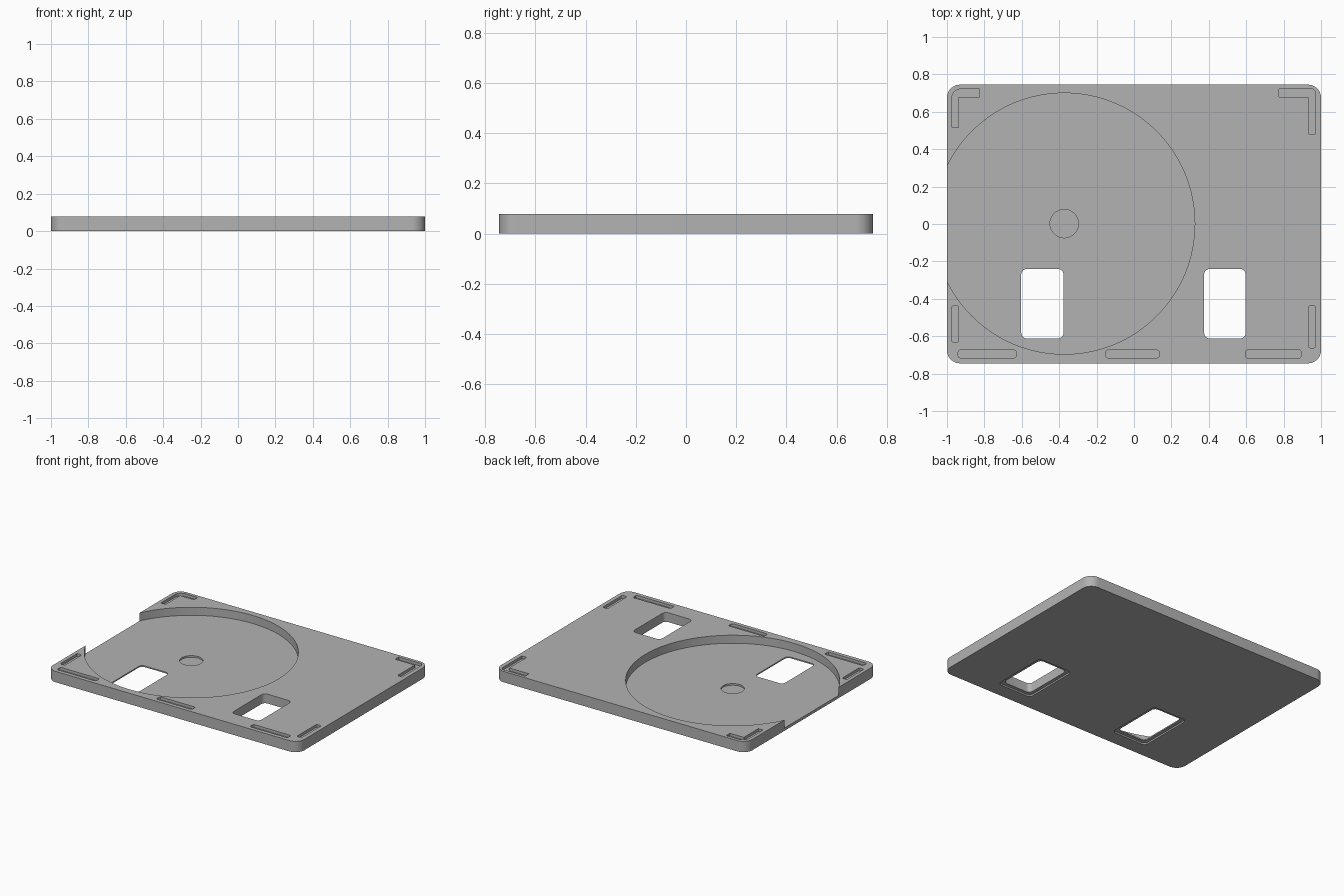
import bpy, bmesh, math

default = bpy.data.objects.get("Cube")
if default:
    bpy.data.objects.remove(default)

TOP = 0.078        # plate thickness
FLOOR = 0.02       # floor of the round recess
GROOVE = 0.058     # floor of the foot grooves

grey = bpy.data.materials.new("plain_grey")
grey.use_nodes = True
colour = (0.45, 0.45, 0.45, 1)
grey.diffuse_color = colour
grey.node_tree.nodes["Principled BSDF"].inputs["Base Color"].default_value = colour


def prism(name, outline, z0, z1):
    """Extrude a flat outline between two heights."""
    bm = bmesh.new()
    face = bm.faces.new([bm.verts.new((x, y, z0)) for x, y in outline])
    up = bmesh.ops.extrude_face_region(bm, geom=[face])["geom"]
    for v in up:
        if isinstance(v, bmesh.types.BMVert):
            v.co.z = z1
    bmesh.ops.recalc_face_normals(bm, faces=bm.faces)
    mesh = bpy.data.meshes.new(name)
    bm.to_mesh(mesh)
    bm.free()
    mesh.materials.append(grey)
    obj = bpy.data.objects.new(name, mesh)
    bpy.context.collection.objects.link(obj)
    return obj


def rounded(x0, x1, y0, y1, r, steps=6):
    """Rectangle outline with rounded corners."""
    centres = [(x1 - r, y1 - r), (x0 + r, y1 - r), (x0 + r, y0 + r), (x1 - r, y0 + r)]
    return [(cx + r * math.cos(a), cy + r * math.sin(a))
            for i, (cx, cy) in enumerate(centres)
            for a in [(i + k / steps) * math.pi / 2 for k in range(steps + 1)]]


def circle(cx, cy, r, n):
    return [(cx + r * math.cos(k * math.tau / n), cy + r * math.sin(k * math.tau / n))
            for k in range(n)]


# Main plate
plate = prism("base_plate", rounded(-1, 1, -0.745, 0.745, 0.07, 10), 0, TOP)
bpy.context.view_layer.objects.active = plate
plate.select_set(True)


def cut(outline, z0, z1=0.2):
    cutter = prism("cutter", outline, z0, z1)
    cutter.hide_render = True
    mod = plate.modifiers.new("cut", "BOOLEAN")
    mod.operation = "DIFFERENCE"
    mod.solver = "EXACT"
    mod.object = cutter
    bpy.ops.object.modifier_apply(modifier=mod.name)
    bpy.data.objects.remove(cutter)


# Round recess, open at one side, with a shallow centre dimple
cut(circle(-0.373, 0.002, 0.698, 128), FLOOR)
cut(circle(-0.373, 0.002, 0.076, 48), FLOOR - 0.012)

# Two windows, each stepped wider on the underside
for x0, x1 in ((-0.603, -0.377), (0.375, 0.597)):
    cut(rounded(x0, x1, -0.612, -0.24, 0.03), -0.1)
    s = 0.025
    cut(rounded(x0 - s, x1 + s, -0.612 - s, -0.24 + s, 0.03), -0.1, 0.011)

# Straight grooves along the front and the sides
for x0, x1 in ((-0.94, -0.63), (-0.15, 0.135), (0.595, 0.895)):
    cut(rounded(x0, x1, -0.716, -0.674, 0.012, 3), GROOVE)
cut(rounded(-0.974, -0.937, -0.632, -0.437, 0.01, 3), GROOVE)
cut(rounded(0.932, 0.97, -0.662, -0.437, 0.01, 3), GROOVE)

# L-shaped grooves at the two back corners
r = 0.05
arc = [(-0.974 + r - r * math.cos(a), 0.722 - r + r * math.sin(a))
       for a in [k * math.pi / 12 for k in range(7)]]
cut(arc + [(-0.826, 0.722), (-0.826, 0.68), (-0.937, 0.68),
           (-0.937, 0.515), (-0.974, 0.515)], GROOVE)
cut([(0.775, 0.722), (0.955, 0.722), (0.97, 0.707), (0.97, 0.482),
     (0.932, 0.482), (0.932, 0.68), (0.775, 0.68)], GROOVE)

bpy.ops.object.shade_smooth_by_angle(angle=math.radians(30))
